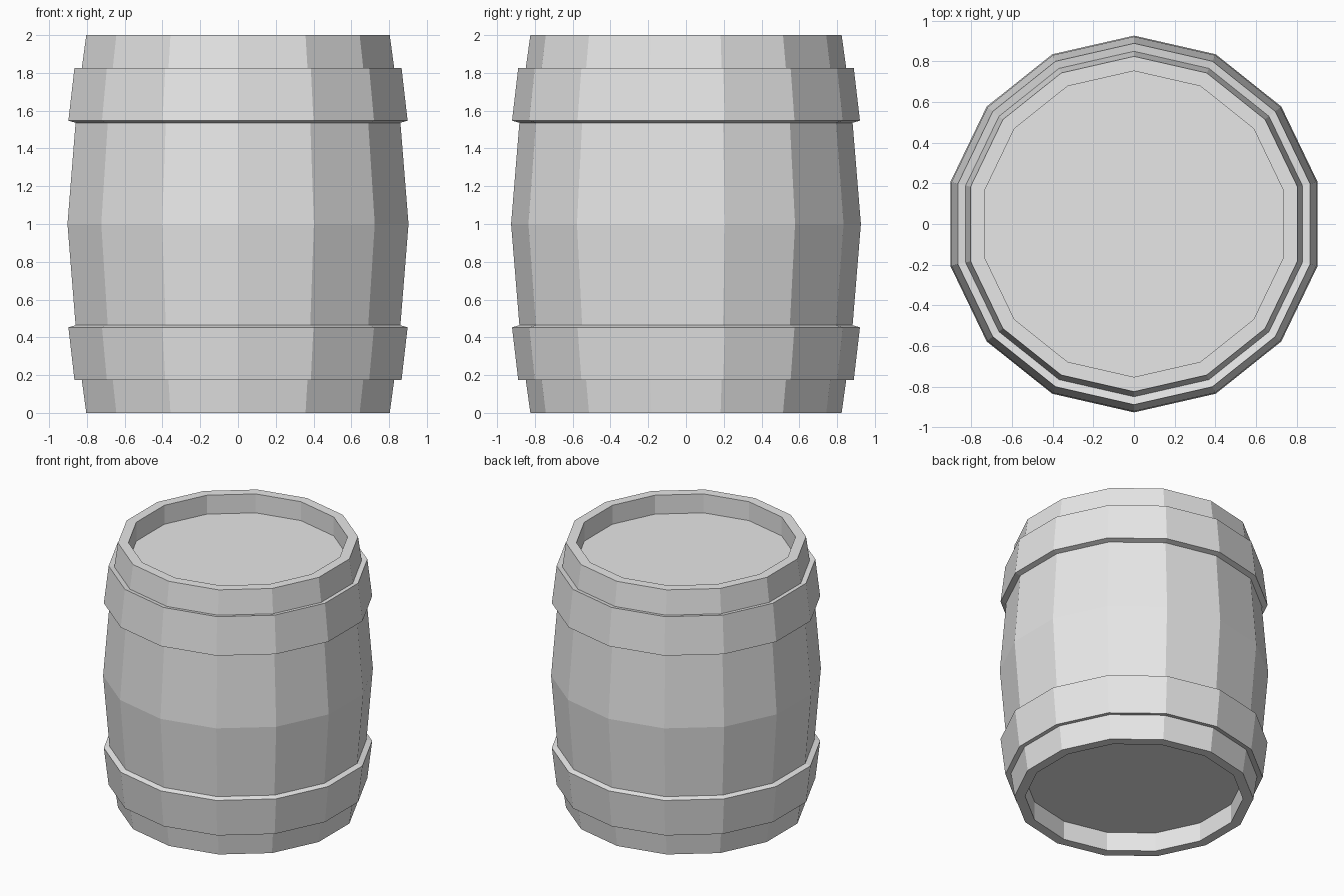
import bpy
import bmesh
import math

if "Cube" in bpy.data.objects:
    bpy.data.objects.remove(bpy.data.objects["Cube"])

SIDES = 14

grey = bpy.data.materials.new("plain grey")
grey.diffuse_color = (0.8, 0.8, 0.8, 1)
grey.use_nodes = True
grey.node_tree.nodes["Principled BSDF"].inputs["Base Color"].default_value = grey.diffuse_color

# Upper half of the barrel outline as (radius, height), belly to recessed head
upper_half = [
    (0.926, 1.0),      # widest point of the staves
    (0.882, 1.536),    # hoop, lower inner edge
    (0.921, 1.547),    # hoop, lower outer edge
    (0.888, 1.827),    # hoop, upper outer edge
    (0.849, 1.82),     # hoop, upper inner edge
    (0.824, 2.0),      # rim, outer edge
    (0.752, 2.0),      # rim, inner edge
    (0.752, 1.857),    # recessed head
]

# Mirror the outline about the belly
lower_half = [(r, 2.0 - z) for r, z in reversed(upper_half[1:])]
outline = lower_half + upper_half


def ring(bm, radius, z):
    """One loop of vertices with a corner facing the front and the back."""
    turn = 2 * math.pi / SIDES
    return [bm.verts.new((radius * math.sin(i * turn),
                          -radius * math.cos(i * turn), z))
            for i in range(SIDES)]


# Staves, raised hoops and rims as one closed turned shell
bm = bmesh.new()
rings = [ring(bm, r, z) for r, z in outline]
for a, b in zip(rings, rings[1:]):
    for i in range(SIDES):
        j = (i + 1) % SIDES
        bm.faces.new((a[i], a[j], b[j], b[i]))

# Flat heads at the bottom and top
bm.faces.new(list(reversed(rings[0])))
bm.faces.new(rings[-1])
bmesh.ops.recalc_face_normals(bm, faces=bm.faces)

mesh = bpy.data.meshes.new("barrel")
bm.to_mesh(mesh)
bm.free()
mesh.materials.append(grey)
barrel = bpy.data.objects.new("barrel", mesh)
bpy.context.collection.objects.link(barrel)
